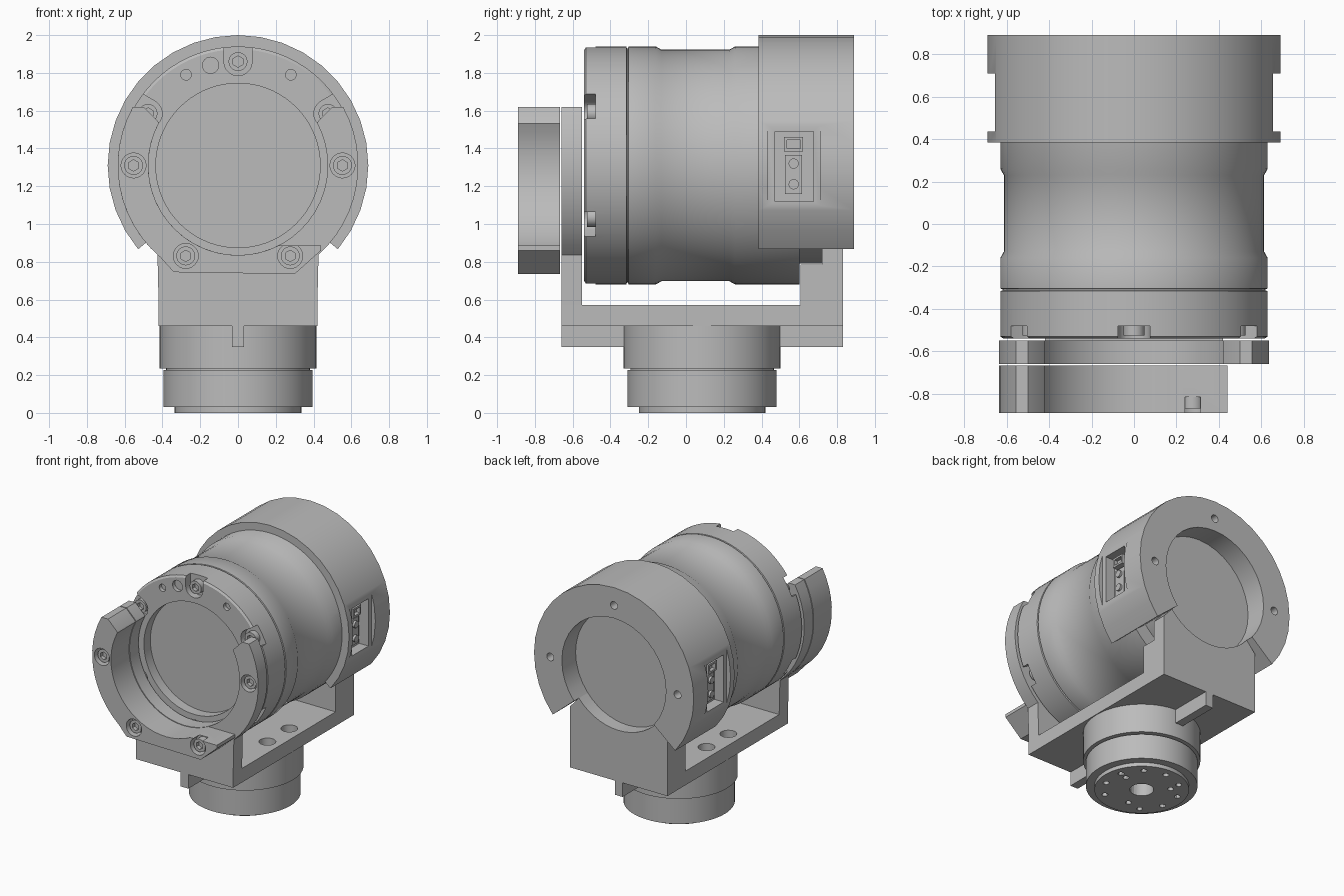
import bpy, bmesh
from math import sin, cos, radians, pi

cube = bpy.data.objects.get("Cube")
if cube:
    bpy.data.objects.remove(cube, do_unlink=True)

CZ = 1.31                 # height of the barrel axis
HUB_Y = 0.085             # centre of the turntable
BOLT_R = 0.55             # bolt circle radius

grey = bpy.data.materials.new("machined_grey")
grey.use_nodes = True
grey.diffuse_color = (0.5, 0.5, 0.5, 1)
for node in grey.node_tree.nodes:
    if node.type == 'BSDF_PRINCIPLED':
        node.inputs["Base Color"].default_value = (0.5, 0.5, 0.5, 1)


def finish(name, bm):
    bmesh.ops.recalc_face_normals(bm, faces=bm.faces)
    mesh = bpy.data.meshes.new(name)
    bm.to_mesh(mesh)
    bm.free()
    mesh.materials.append(grey)
    obj = bpy.data.objects.new(name, mesh)
    bpy.context.collection.objects.link(obj)
    return obj


def lathe(name, profile, at, axis, seg=64):
    """Revolve (radius, height) points about a Y or Z axis through at."""
    bm = bmesh.new()
    rings = []
    for r, h in profile:
        ring = []
        for i in range(seg if r else 1):
            a = 2 * pi * i / seg + pi / 2
            u, v = r * cos(a), r * sin(a)
            p = (at[0] + u, h, at[1] + v) if axis == 'Y' else (at[0] + u, at[1] + v, h)
            ring.append(bm.verts.new(p))
        rings.append(ring)
    for a, b in zip(rings, rings[1:]):
        for i in range(seg):
            j = i + 1
            quad = [a[i % len(a)], a[j % len(a)], b[j % len(b)], b[i % len(b)]]
            bm.faces.new(list(dict.fromkeys(quad)))
    return finish(name, bm)


def rod(name, r, h0, h1, at, axis='Y', seg=24):
    return lathe(name, [(0, h0), (r, h0), (r, h1), (0, h1)], at, axis, seg)


def prism(name, pts, y0, y1):
    """Extrude an (x, z) outline along y."""
    bm = bmesh.new()
    face = bm.faces.new([bm.verts.new((x, y0, z)) for x, z in pts])
    new = bmesh.ops.extrude_face_region(bm, geom=[face])["geom"]
    moved = [g for g in new if isinstance(g, bmesh.types.BMVert)]
    bmesh.ops.translate(bm, verts=moved, vec=(0, y1 - y0, 0))
    return finish(name, bm)


def box(name, x0, x1, y0, y1, z0, z1):
    return prism(name, [(x0, z0), (x1, z0), (x1, z1), (x0, z1)], y0, y1)


def arc(r, a0, a1, n):
    steps = [radians(a0 + (a1 - a0) * i / n) for i in range(n + 1)]
    return [(r * cos(a), CZ + r * sin(a)) for a in steps]


def polar(r, deg):
    return r * cos(radians(deg)), CZ + r * sin(radians(deg))


def cut(targets, cutter):
    for obj in targets:
        mod = obj.modifiers.new("cut", 'BOOLEAN')
        mod.operation = 'DIFFERENCE'
        mod.solver = 'EXACT'
        mod.object = cutter
        bpy.context.view_layer.objects.active = obj
        bpy.ops.object.modifier_apply(modifier=mod.name)
    bpy.data.objects.remove(cutter, do_unlink=True)


def socket_screw(name, at, floor, height):
    head = rod(name, 0.05, floor + 0.005, floor - height, at)
    cut([head], rod("hex_cutter", 0.03, floor - height - 0.02, floor - height + 0.03, at, seg=6))


# Barrel with recessed front window, groove, waist and stepped rear
barrel = lathe("barrel", [
    (0, -0.46), (0.435, -0.46), (0.435, -0.54), (0.615, -0.54), (0.63, -0.53),
    (0.63, -0.316), (0.62, -0.313), (0.62, -0.307), (0.63, -0.304),
    (0.63, -0.16), (0.613, -0.13), (0.613, 0.23), (0.63, 0.26),
    (0.63, 0.6), (0.52, 0.6), (0.52, 0.72), (0, 0.72)], (0, CZ), 'Y', 72)

# Six open bolt notches around the barrel front
for k in range(6):
    deg = 30 + 60 * k
    local = [(BOLT_R + 0.075 * cos(t), 0.075 * sin(t))
             for t in (pi / 2 + pi * i / 10 for i in range(11))]
    local += [(0.7, -0.075), (0.7, 0.075)]
    c, s = cos(radians(deg)), sin(radians(deg))
    cut([barrel], prism("notch_cutter", [(u * c - v * s, CZ + u * s + v * c) for u, v in local],
                        -0.6, -0.48))
    socket_screw("barrel_screw", polar(BOLT_R, deg), -0.48, 0.045)

# Small blind holes in the barrel face
for x, z, r in ((-0.145, 1.84, 0.043), (-0.275, 1.79, 0.028), (0.28, 1.79, 0.028)):
    cut([barrel], rod("hole_cutter", r, -0.6, -0.51, (x, z)))

# Rear collar, open at the bottom
collar = prism("rear_collar", arc(0.69, -40, 220, 26) + arc(0.45, 220, -40, 26), 0.385, 0.89)
for deg in (0, 90, 180):
    cut([collar], rod("hole_cutter", 0.03, 0.8, 0.95, polar(BOLT_R, deg)))

# Side windows with a sunken connector panel
for side, s in (("left", 1), ("right", -1)):
    def side_box(name, x0, x1, *rest):
        return box(name, min(s * x0, s * x1), max(s * x0, s * x1), *rest)
    cut([collar], side_box("window_cutter", 0.655, 0.8, 0.435, 0.71, 1.08, 1.53))
    cut([collar, barrel], side_box("pocket_cutter", 0.575, 0.8, 0.47, 0.675, 1.12, 1.49))
    panel = side_box(side + "_screw_panel", 0.57, 0.61, 0.525, 0.615, 1.16, 1.365)
    plug = side_box(side + "_connector", 0.57, 0.63, 0.52, 0.62, 1.385, 1.46)
    cut([plug], side_box("plug_cutter", 0.6, 0.7, 0.535, 0.605, 1.4, 1.445))
    for z in (1.21, 1.32):
        screw = rod(side + "_panel_screw", 0.027, -0.012, 0.012, (0, 0), seg=16)
        screw.rotation_euler = (0, 0, pi / 2)
        screw.location = (s * 0.615, 0.57, z)

# Bracket: base plate, key rib and stepped rear upright
base = box("bracket_base", -0.42, 0.42, -0.66, 0.83, 0.46, 0.57)
for x in (-0.31, 0.31):
    for y in (-0.08, 0.19):
        cut([base], rod("hole_cutter", 0.06, 0.4, 0.65, (x, y), 'Z'))
box("key_rib", -0.033, 0.033, -0.66, 0.83, 0.35, 0.46)
box("rear_step", -0.42, 0.42, 0.605, 0.72, 0.57, 0.785)
end = polar(0.58, -40)
prism("rear_upright", [(-0.42, 0.57), (0.42, 0.57), (0.42, end[1])]
      + arc(0.45, -40, -140, 14) + [(-0.42, end[1])], 0.72, 0.83)

# Front yoke: thin cradle joined to the base
tip = [(0.5, 1.62), (0.425, 1.545)]
cradle = prism("front_cradle", [(-0.42, 0.57), (0.42, 0.57)] + arc(0.637, -48, 29, 12) + tip
               + arc(0.475, 28, -208, 32) + [(-x, z) for x, z in reversed(tip)]
               + arc(0.637, 151, 228, 12), -0.66, -0.55)

# Thick clamp arm covering the right and bottom of the cradle
clamp = prism("front_clamp", arc(0.637, 151, 230, 12) + [(-0.34, 0.745), (0.3, 0.735), (0.44, 0.86),
              (0.44, 0.885)] + arc(0.475, -63.5, -208, 22)
              + [(-x, z) for x, z in reversed(tip)], -0.89, -0.667)

# Counterbored socket screws of the yoke
for part, deg, face in ((clamp, 180, -0.89), (clamp, -120, -0.89), (clamp, -60, -0.89),
                        (cradle, 0, -0.66)):
    at = polar(0.553, deg)
    cut([part], rod("counterbore", 0.066, face - 0.05, face + 0.075, at))
    socket_screw("yoke_screw", at, face + 0.075, 0.055)

# Round turntable with bolt holes underneath
hub = lathe("turntable", [
    (0, 0.46), (0.415, 0.46), (0.415, 0.235), (0.38, 0.235), (0.38, 0.226),
    (0.395, 0.226), (0.395, 0.03), (0.335, 0.03), (0.335, 0), (0, 0)], (0, HUB_Y), 'Z', 64)
cut([hub], rod("bore_cutter", 0.085, -0.05, 0.12, (0, HUB_Y), 'Z'))
for count, radius in ((10, 0.27), (3, 0.205)):
    for k in range(count):
        a = 2 * pi * k / count + 0.3
        cut([hub], rod("hole_cutter", 0.022, -0.05, 0.06,
                       (radius * cos(a), HUB_Y + radius * sin(a)), 'Z', 12))

# Smooth curved walls, keep edges sharp
bpy.ops.object.select_all(action='DESELECT')
for obj in bpy.context.collection.objects:
    if obj.type == 'MESH':
        obj.select_set(True)
        bpy.context.view_layer.objects.active = obj
bpy.ops.object.shade_smooth_by_angle(angle=radians(30))
